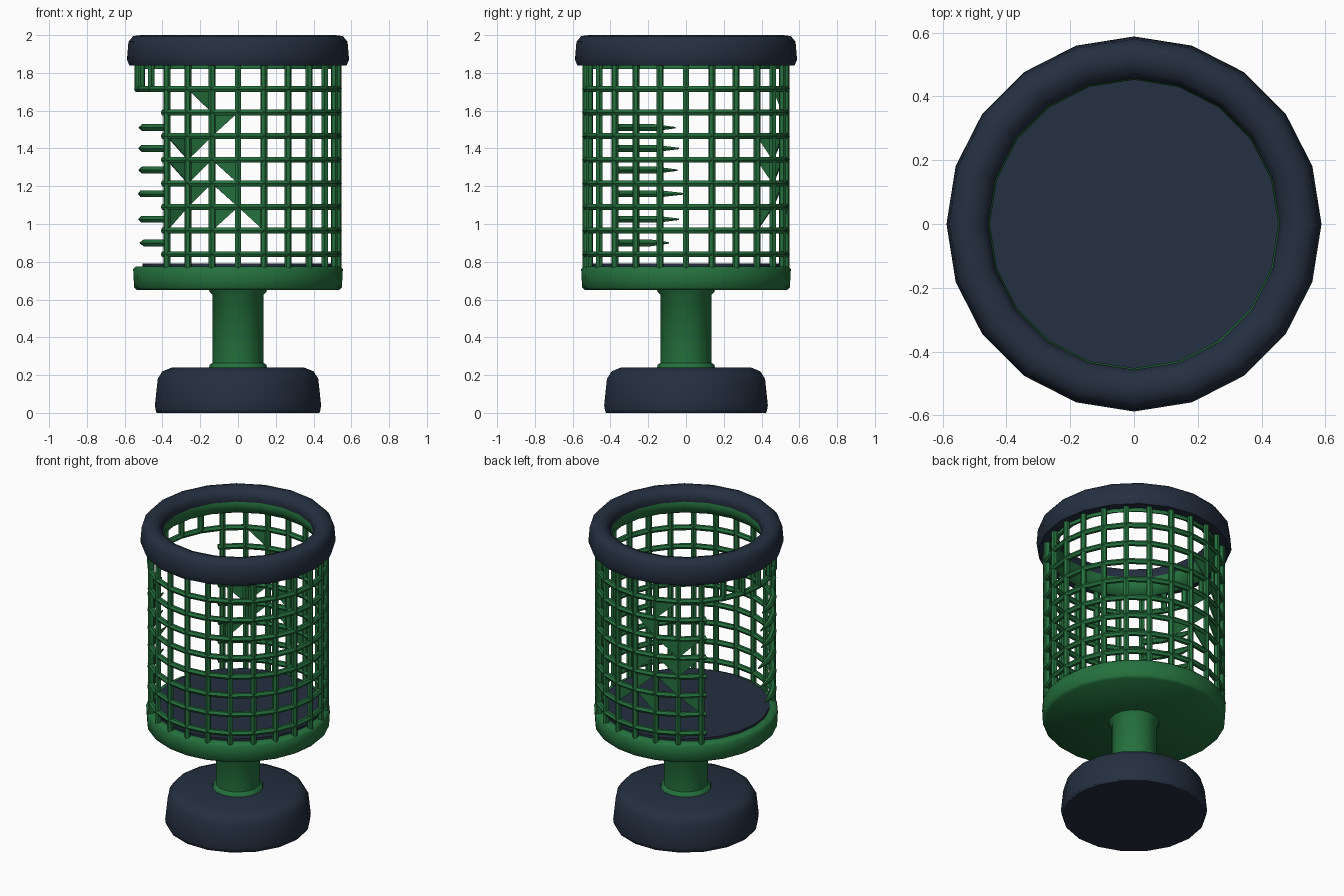
import bpy, bmesh, math
from mathutils import Vector

if "Cube" in bpy.data.objects:
    bpy.data.objects.remove(bpy.data.objects["Cube"])


def material(name, rgb):
    m = bpy.data.materials.new(name)
    m.diffuse_color = (*rgb, 1)
    m.use_nodes = True
    m.node_tree.nodes["Principled BSDF"].inputs["Base Color"].default_value = m.diffuse_color
    return m


GREEN = material("green_paint", (0.018, 0.165, 0.047))
NAVY = material("dark_navy", (0.018, 0.029, 0.052))


def finish(name, bm, mat, angle=50):
    bmesh.ops.recalc_face_normals(bm, faces=bm.faces)
    me = bpy.data.meshes.new(name)
    bm.to_mesh(me)
    bm.free()
    ob = bpy.data.objects.new(name, me)
    bpy.context.collection.objects.link(ob)
    me.materials.append(mat)
    bpy.ops.object.select_all(action='DESELECT')
    ob.select_set(True)
    bpy.context.view_layer.objects.active = ob
    bpy.ops.object.shade_smooth_by_angle(angle=math.radians(angle))
    return ob


def pol(r, deg, z):
    a = math.radians(deg)
    return Vector((r * math.cos(a), r * math.sin(a), z))


def lathe(name, profile, sides, mat, ring=False):
    """Revolve (r, z) points; ring closes the profile, otherwise ends are capped."""
    bm = bmesh.new()
    rows = [[bm.verts.new(pol(r, 360 * i / sides, z)) for i in range(sides)] for r, z in profile]
    pairs = list(zip(rows, rows[1:]))
    if ring:
        pairs.append((rows[-1], rows[0]))
    else:
        bm.faces.new(rows[0])
        bm.faces.new(rows[-1])
    for a, b in pairs:
        for i in range(sides):
            j = (i + 1) % sides
            bm.faces.new((a[i], a[j], b[j], b[i]))
    return finish(name, bm, mat)


def arc_bar(bm, z, a0, a1, r=0.532, t=0.018, step=15, taper=False):
    """Six-sided bar bent around the basket; taper brings the first end to a point."""
    n = max(1, round((a1 - a0) / step))
    closed = a1 - a0 >= 360
    rows = []
    for i in range(n if closed else n + 1):
        a = a0 + (a1 - a0) * i / n
        s = t * (0.2 if taper and i == 0 else 1)
        rows.append([bm.verts.new(pol(r + s * math.cos(k * math.pi / 3), a,
                                      z + s * math.sin(k * math.pi / 3))) for k in range(6)])
    pairs = list(zip(rows, rows[1:]))
    if closed:
        pairs.append((rows[-1], rows[0]))
    else:
        bm.faces.new(rows[0])
        bm.faces.new(rows[-1])
    for p, q in pairs:
        for k in range(6):
            m = (k + 1) % 6
            bm.faces.new((p[k], p[m], q[m], q[k]))


def upright(bm, ang, z0, z1, r=0.530, t=0.019):
    rows = []
    for z in (z0, z1):
        c = pol(r, ang, z)
        rows.append([bm.verts.new(c + pol(t, ang + 60 * k, 0)) for k in range(6)])
    for k in range(6):
        m = (k + 1) % 6
        bm.faces.new((rows[0][k], rows[0][m], rows[1][m], rows[1][k]))


# Foot and post
lathe("base", [(0.435, 0.01), (0.44, 0.04), (0.425, 0.18), (0.40, 0.22), (0.35, 0.24)], 18, NAVY)
lathe("post", [(0.155, 0.235), (0.15, 0.255), (0.135, 0.265), (0.135, 0.625),
               (0.15, 0.64), (0.155, 0.66)], 16, GREEN)
lathe("base_sole", [(0.43, 0.0), (0.437, 0.015)], 18, NAVY)

# Basket bottom pan, dark floor and rim
lathe("basket_pan", [(0.535, 0.65), (0.55, 0.665), (0.555, 0.76), (0.54, 0.775), (0.50, 0.775)], 24, GREEN)
lathe("basket_floor", [(0.505, 0.77), (0.505, 0.79)], 24, NAVY)
lathe("top_rim", [(0.575, 1.84), (0.588, 1.87), (0.58, 1.965), (0.555, 1.995), (0.515, 2.0),
                  (0.475, 1.985), (0.457, 1.95), (0.46, 1.90), (0.50, 1.845)], 20, NAVY, ring=True)
lathe("rim_lining", [(0.515, 1.82), (0.515, 1.85), (0.462, 1.925), (0.452, 1.90), (0.475, 1.84)],
      20, GREEN, ring=True)

# Wire grid with an opening on the left side
levels = [1.715 - 0.125 * k for k in range(8)]
bm = bmesh.new()
for k, z in enumerate(levels):
    if k == 0:
        arc_bar(bm, z, 0, 360)
    else:
        arc_bar(bm, z, 223, 223 + 275)
for i in range(24):
    ang = 15 * i
    upright(bm, ang, 1.705 if 140 < ang < 220 else 0.76, 1.86)
finish("wire_grid", bm, GREEN)

# Loose wire ends reaching into the opening
bm = bmesh.new()
for z, a0 in ((1.51, 186), (1.40, 184), (1.285, 185), (1.16, 181), (1.025, 184), (0.90, 190)):
    arc_bar(bm, z, a0, 224, r=0.525, t=0.021, step=13, taper=True)
finish("loose_wires", bm, GREEN)

# Half-filled grid cells at the back beside the opening
bm = bmesh.new()
cells = [(105, 0), (90, 1), (120, 2), (105, 2), (120, 3), (105, 3), (90, 3),
         (105, 4), (90, 4), (90, 5), (75, 5), (120, 5)]
for n, (a, k) in enumerate(cells):
    hi, lo = levels[k], levels[k + 1]
    tri = [(a, hi), (a + 15, hi), (a + 15 * (n % 2), lo)]
    front = [bm.verts.new(pol(0.536, ang, z)) for ang, z in tri]
    back = [bm.verts.new(pol(0.528, ang, z)) for ang, z in tri]
    bm.faces.new(front)
    bm.faces.new(back[::-1])
    for i in range(3):
        j = (i + 1) % 3
        bm.faces.new((front[i], back[i], back[j], front[j]))
finish("grid_gussets", bm, GREEN, 20)
